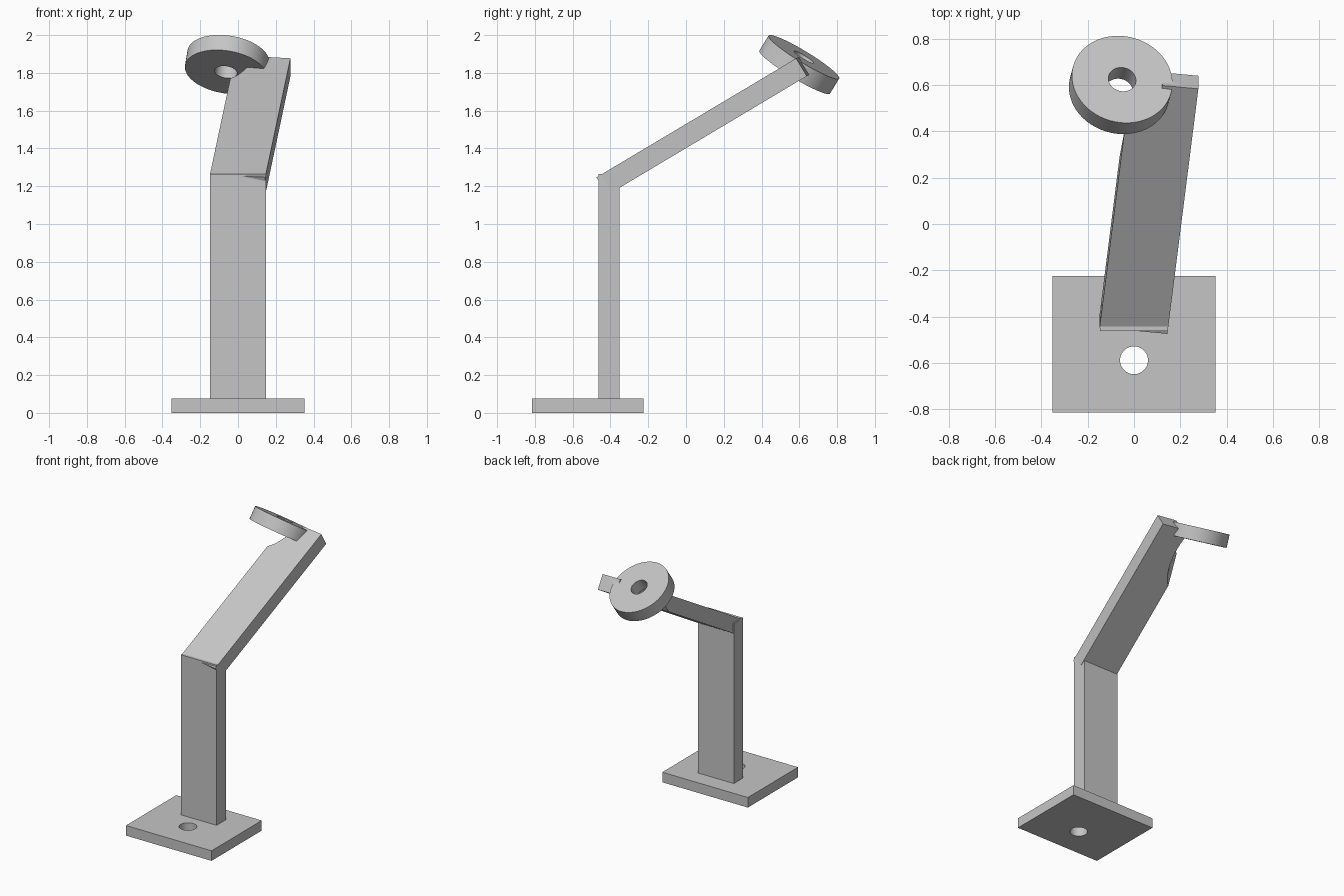
import bpy, math
from mathutils import Vector, Matrix

cube = bpy.data.objects.get("Cube")
if cube:
    bpy.data.objects.remove(cube, do_unlink=True)

grey = bpy.data.materials.new("light grey")
grey.use_nodes = True
colour = (0.56, 0.56, 0.56, 1)
grey.diffuse_color = colour
grey.node_tree.nodes["Principled BSDF"].inputs["Base Color"].default_value = colour


def box(name, lo, hi):
    """Box between two opposite corners."""
    lo, hi = Vector(lo), Vector(hi)
    bpy.ops.mesh.primitive_cube_add(size=1)
    ob = bpy.context.object
    ob.name = name
    ob.data.transform(Matrix.Translation((lo + hi) / 2) @ Matrix.Diagonal((*(hi - lo), 1)))
    ob.data.materials.append(grey)
    return ob


def cylinder(name, top, axis, radius, low, high):
    """Cylinder along an axis, from low to high measured from the top centre."""
    bpy.ops.mesh.primitive_cylinder_add(vertices=96, radius=radius, depth=high - low)
    ob = bpy.context.object
    ob.name = name
    turn = axis.to_track_quat('Z', 'Y').to_matrix().to_4x4()
    ob.data.transform(Matrix.Translation(top + axis * (low + high) / 2) @ turn)
    ob.data.materials.append(grey)
    return ob


def cut(ob, cutter):
    """Subtract the cutter and remove it."""
    cutter.hide_render = True
    mod = ob.modifiers.new("cut", 'BOOLEAN')
    mod.operation, mod.solver, mod.object = 'DIFFERENCE', 'EXACT', cutter
    bpy.context.view_layer.objects.active = ob
    bpy.ops.object.modifier_apply(modifier=mod.name)
    bpy.data.objects.remove(cutter, do_unlink=True)


def smooth(ob):
    bpy.ops.object.select_all(action='DESELECT')
    ob.select_set(True)
    bpy.context.view_layer.objects.active = ob
    bpy.ops.object.shade_smooth_by_angle(angle=math.radians(30))


up = Vector((0, 0, 1))
half, thick = 0.147, 0.11

# Base plate with screw hole
base = box("base_plate", (-0.352, -0.814, 0), (0.352, -0.224, 0.075))
cut(base, cylinder("hole_cutter", Vector((0, -0.588, 0)), up, 0.06, -0.1, 0.2))
smooth(base)

# Upright post
box("post", (-half, -0.462, 0.07), (half, -0.352, 1.266))

# Sloping arm, skewed within its own plane about its front right corner
arm = box("arm", (-2 * half, 0, -thick), (0, 1.238, 0))
arm.data.transform(Matrix.Translation((0.144, -0.474, 1.247))
                   @ Matrix.Rotation(math.radians(30.8), 4, 'X')
                   @ Matrix.Rotation(math.radians(-6.2), 4, 'Z'))

# Tilted ring at the end of the arm
top = Vector((-0.051, 0.624, 1.884))
axis = Vector((0.14, 0.515, 0.846)).normalized()
ring = cylinder("ring", top, axis, 0.219, -0.094, 0)
cut(ring, cylinder("bore_cutter", top, axis, 0.06, -0.3, 0.2))
smooth(ring)

# Clearance scooped out of the arm below and above the ring
cut(arm, cylinder("lower_cutter", top, axis, 0.134, -0.55, 0.001))
cut(arm, cylinder("upper_cutter", top, axis, 0.175, -0.002, 0.2))
smooth(arm)
